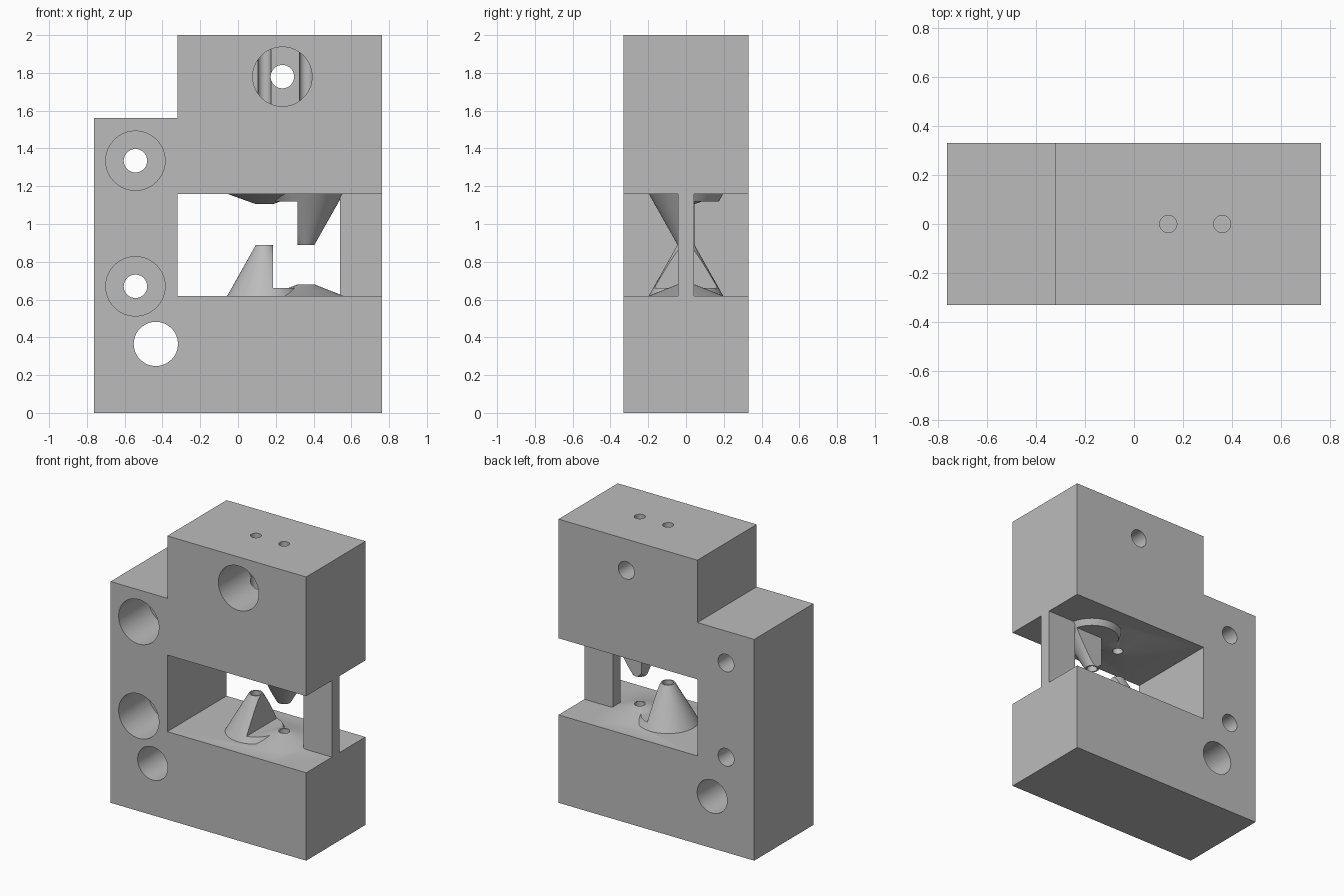
import bpy
import bmesh
from math import radians
from mathutils import Matrix, Vector

cube = bpy.data.objects.get("Cube")
if cube:
    bpy.data.objects.remove(cube, do_unlink=True)

grey = bpy.data.materials.new("plain_grey")
grey.diffuse_color = (0.5, 0.5, 0.5, 1)
grey.use_nodes = True
grey.node_tree.nodes["Principled BSDF"].inputs["Base Color"].default_value = (0.5, 0.5, 0.5, 1)

HALF_X, HALF_Y = 0.763, 0.33
FLOOR, CEILING = 0.62, 1.16      # window height range
TALL_X, SHORT_X = 0.14, 0.36     # nozzle axes


def finish(name, bm):
    bmesh.ops.recalc_face_normals(bm, faces=bm.faces)
    mesh = bpy.data.meshes.new(name)
    bm.to_mesh(mesh)
    bm.free()
    mesh.materials.append(grey)
    obj = bpy.data.objects.new(name, mesh)
    bpy.context.collection.objects.link(obj)
    return obj


def box(name, low, high):
    low, high = Vector(low), Vector(high)
    bm = bmesh.new()
    bmesh.ops.create_cube(bm, size=1)
    bmesh.ops.scale(bm, vec=high - low, verts=bm.verts)
    bmesh.ops.translate(bm, vec=(low + high) / 2, verts=bm.verts)
    return finish(name, bm)


def rod(name, start, end, r1, r2=None):
    """Cylinder or cone between two points."""
    start, end = Vector(start), Vector(end)
    axis = end - start
    turn = Vector((0, 0, 1)).rotation_difference(axis).to_matrix().to_4x4()
    bm = bmesh.new()
    bmesh.ops.create_cone(bm, cap_ends=True, segments=64, radius1=r1,
                          radius2=r1 if r2 is None else r2, depth=axis.length,
                          matrix=Matrix.Translation((start + end) / 2) @ turn)
    return finish(name, bm)


def combine(target, tool, operation):
    tool.hide_render = True
    bpy.context.view_layer.objects.active = target
    mod = target.modifiers.new("combine", "BOOLEAN")
    mod.operation = operation
    mod.solver = "EXACT"
    mod.object = tool
    bpy.ops.object.modifier_apply(modifier=mod.name)
    bpy.data.objects.remove(tool, do_unlink=True)


def nozzle(name, x, base, tip):
    """Frustum whose root sinks a little into the block."""
    base_r, tip_r, sink = 0.197, 0.045, 0.01
    rise = 1 if tip > base else -1
    root_r = base_r + sink * (base_r - tip_r) / abs(tip - base)
    return rod(name, (x, 0, base - rise * sink), (x, 0, tip), root_r, tip_r)


# Main block with the lower shoulder
block = box("nozzle_block", (-HALF_X, -HALF_Y, 0), (HALF_X, HALF_Y, 2))
combine(block, box("shoulder_cut", (-1, -1, 1.56), (-0.32, 1, 3)), "DIFFERENCE")

# Window, leaving a thin post on one side
combine(block, box("window_cut", (-0.32, -1, FLOOR), (0.54, 1, CEILING)), "DIFFERENCE")
for side in (-1, 1):
    ys = sorted((side * 0.042, side))
    combine(block, box("post_cut", (0.5, ys[0], FLOOR), (1, ys[1], CEILING)), "DIFFERENCE")

# Counterbored bolt holes and the plain cross hole
for x, z in ((-0.543, 1.335), (-0.543, 0.67), (0.235, 1.78)):
    combine(block, rod("counterbore", (x, -1, z), (x, 0, z), 0.157), "DIFFERENCE")
    combine(block, rod("bolt_hole", (x, -1, z), (x, 1, z), 0.062), "DIFFERENCE")
combine(block, rod("cross_hole", (-0.435, -1, 0.365), (-0.435, 1, 0.365), 0.117), "DIFFERENCE")

# Lower tall nozzle, trimmed flat beside its tip
lower_tall = nozzle("lower_tall_nozzle", TALL_X, FLOOR, 0.89)
combine(lower_tall, box("lower_trim", (0.185, -1, 0.66), (1, 1, 1)), "DIFFERENCE")

# Upper tall nozzle, trimmed beside and behind its tip
upper_tall = nozzle("upper_tall_nozzle", SHORT_X, CEILING, 0.89)
combine(upper_tall, box("upper_trim", (-1, -1, 0.8), (0.315, 1, 1.12)), "DIFFERENCE")
combine(upper_tall, box("rear_trim", (-1, 0.045, 0.8), (1, 1, 1.12)), "DIFFERENCE")

# Join the nozzles to the block
for part in (lower_tall, upper_tall,
             nozzle("lower_short_nozzle", SHORT_X, FLOOR, 0.68),
             nozzle("upper_short_nozzle", TALL_X, CEILING, 1.105)):
    combine(block, part, "UNION")

# Vertical channels through the nozzles
for x in (TALL_X, SHORT_X):
    combine(block, rod("channel", (x, 0, 0.4), (x, 0, 2.1), 0.035), "DIFFERENCE")

bpy.ops.object.select_all(action="DESELECT")
block.select_set(True)
bpy.context.view_layer.objects.active = block
bpy.ops.object.shade_smooth_by_angle(angle=radians(25))
